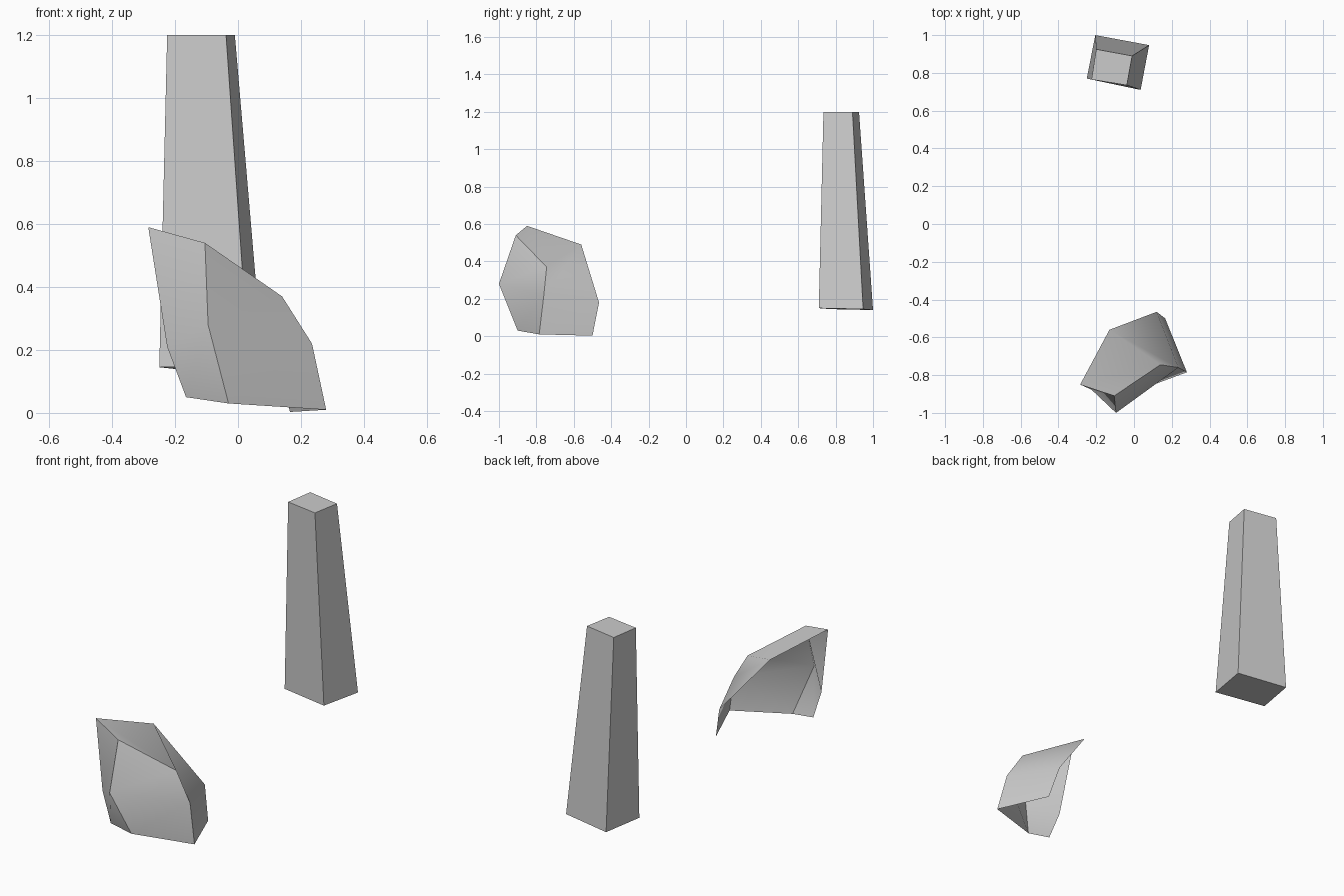
import bpy, bmesh, math

if "Cube" in bpy.data.objects:
    bpy.data.objects.remove(bpy.data.objects["Cube"])

stone = bpy.data.materials.new("grey stone")
stone.diffuse_color = (0.6, 0.6, 0.6, 1)
stone.use_nodes = True
stone.node_tree.nodes["Principled BSDF"].inputs["Base Color"].default_value = stone.diffuse_color


def loft(name, rings, closed, caps):
    """Skin quads between stacked rings of points, with chosen rings capped."""
    bm = bmesh.new()
    rows = [[bm.verts.new(p) for p in ring] for ring in rings]
    n = len(rows[0])
    for low, high in zip(rows, rows[1:]):
        for i in range(n if closed else n - 1):
            j = (i + 1) % n
            bm.faces.new((low[i], low[j], high[j], high[i]))
    for r in caps:
        bm.faces.new(rows[r] if r else rows[r][::-1])
    if closed:
        bmesh.ops.recalc_face_normals(bm, faces=bm.faces[:])
    mesh = bpy.data.meshes.new(name)
    bm.to_mesh(mesh)
    bm.free()
    mesh.materials.append(stone)
    ob = bpy.data.objects.new(name, mesh)
    bpy.context.collection.objects.link(ob)
    return ob


# Tapered, slightly twisted pillar
loft("pillar", [
    [(-0.25, 0.77, 0.145), (0.035, 0.71, 0.15), (0.08, 0.947, 0.145), (-0.205, 1.0, 0.14)],
    [(-0.225, 0.765, 1.2), (-0.038, 0.735, 1.2), (-0.01, 0.89, 1.2), (-0.2, 0.925, 1.2)],
], True, (0, 1))

# Broken boulder: a thin shell, open underneath and at the back left
boulder = loft("boulder_shell", [
    [(-0.165, -0.89, 0.05), (-0.03, -0.9, 0.03), (0.28, -0.785, 0.01), (0.165, -0.5, 0.003)],
    [(-0.225, -0.877, 0.21), (-0.095, -1.0, 0.28), (0.235, -0.76, 0.22), (0.12, -0.465, 0.18)],
    [(-0.285, -0.85, 0.59), (-0.105, -0.91, 0.54), (0.14, -0.745, 0.37), (-0.13, -0.56, 0.49)],
], False, (2,))

# Soft shading within each broken face, crisp edges between them
bpy.ops.object.select_all(action='DESELECT')
boulder.select_set(True)
bpy.context.view_layer.objects.active = boulder
bpy.ops.object.shade_smooth_by_angle(angle=math.radians(35))
